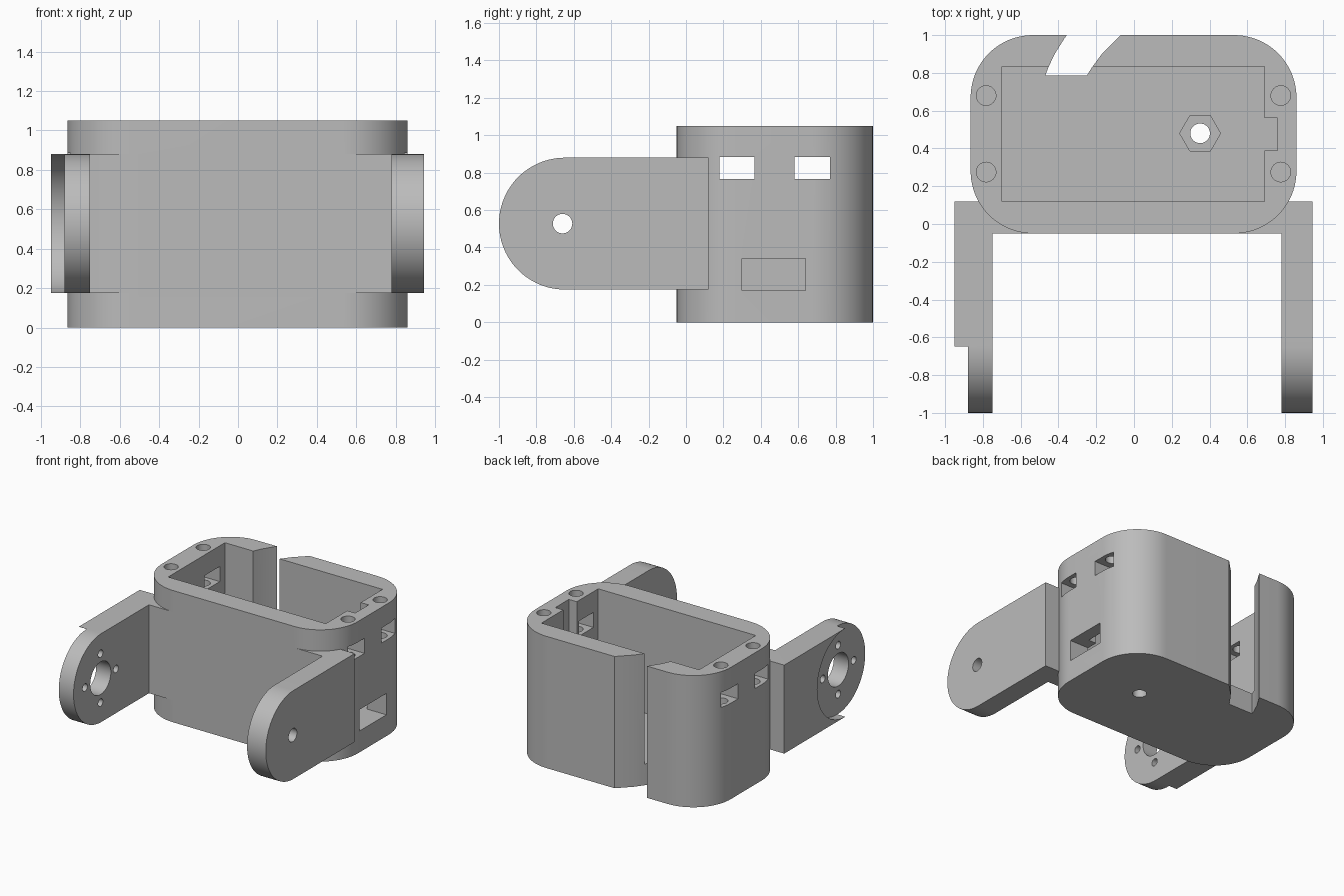
import bpy, bmesh, math
from mathutils import Vector

cube = bpy.data.objects.get("Cube")
if cube:
    bpy.data.objects.remove(cube, do_unlink=True)

grey = bpy.data.materials.new("plain_grey")
grey.use_nodes = True
colour = (0.5, 0.5, 0.5, 1)
grey.diffuse_color = colour
grey.node_tree.nodes["Principled BSDF"].inputs["Base Color"].default_value = colour


def prism(name, outline, low, high, axis="z"):
    """Extrude an outline along z (x, y points) or along x (y, z points)."""
    bm = bmesh.new()
    place = (lambda a, b: (a, b, low)) if axis == "z" else (lambda a, b: (low, a, b))
    face = bm.faces.new([bm.verts.new(place(a, b)) for a, b in outline])
    ext = bmesh.ops.extrude_face_region(bm, geom=[face])
    move = Vector((0, 0, high - low)) if axis == "z" else Vector((high - low, 0, 0))
    bmesh.ops.translate(bm, vec=move, verts=[v for v in ext["geom"] if isinstance(v, bmesh.types.BMVert)])
    bmesh.ops.recalc_face_normals(bm, faces=bm.faces)
    mesh = bpy.data.meshes.new(name)
    bm.to_mesh(mesh)
    bm.free()
    mesh.materials.append(grey)
    obj = bpy.data.objects.new(name, mesh)
    bpy.context.collection.objects.link(obj)
    return obj


def arc(cx, cy, r, start, end, steps):
    angles = [math.radians(start + (end - start) * i / steps) for i in range(steps + 1)]
    return [(cx + r * math.cos(t), cy + r * math.sin(t)) for t in angles]


def circle(cx, cy, r, sides=48):
    return arc(cx, cy, r, 0, 360, sides)[:-1]


def rect(a0, a1, b0, b1):
    return [(a0, b0), (a1, b0), (a1, b1), (a0, b1)]


def combine(target, tool, operation="DIFFERENCE"):
    """Apply a boolean and discard the tool."""
    mod = target.modifiers.new("combine", "BOOLEAN")
    mod.operation, mod.object, mod.solver = operation, tool, "EXACT"
    bpy.context.view_layer.update()
    graph = bpy.context.evaluated_depsgraph_get()
    mesh = bpy.data.meshes.new_from_object(target.evaluated_get(graph))
    target.modifiers.clear()
    target.data = mesh
    bpy.data.objects.remove(tool, do_unlink=True)


# Main dimensions
LEFT, RIGHT, FRONT, BACK, HEIGHT = -0.865, 0.86, -0.05, 1.0, 1.05
CORNER, FLOOR = 0.33, 0.17
ARM_LOW, ARM_HIGH, ARM_BACK = 0.175, 0.88, 0.12
ARM_Z = (ARM_LOW + ARM_HIGH) / 2
ARM_R = (ARM_HIGH - ARM_LOW) / 2
ARM_Y = -1 + ARM_R
PIVOT_Y = -0.66

# Rounded case
outline = []
for cx, cy, start in ((RIGHT - CORNER, BACK - CORNER, 0), (LEFT + CORNER, BACK - CORNER, 90),
                      (LEFT + CORNER, FRONT + CORNER, 180), (RIGHT - CORNER, FRONT + CORNER, 270)):
    outline += arc(cx, cy, CORNER, start, start + 90, 20)
frame = prism("servo_frame", outline, 0, HEIGHT)

# Arms with their corner blocks: plan shape trimmed by the rounded side shape
plain_plan = [(0.5, FRONT), (0.78, FRONT), (0.78, -1.1), (0.945, -1.1), (0.945, ARM_BACK), (0.5, ARM_BACK)]
horn_plan = [(-0.5, FRONT), (-0.75, FRONT), (-0.75, -1.1), (-0.88, -1.1), (-0.88, ARM_Y),
             (-0.95, ARM_Y), (-0.95, ARM_BACK), (-0.5, ARM_BACK)]
side = arc(ARM_Y, ARM_Z, ARM_R, 90, 270, 48) + [(0.3, ARM_LOW), (0.3, ARM_HIGH)]
plain_arm = prism("plain_arm", plain_plan, 0, 1)
horn_arm = prism("horn_arm", horn_plan, 0, 1)
for arm in (plain_arm, horn_arm):
    combine(arm, prism("side_shape", side, -1.2, 1.2, "x"), "INTERSECT")

# Round seat on the outside of the horn arm, then the pivot and screw holes
combine(horn_arm, prism("seat_cut", circle(ARM_Y, ARM_Z, ARM_R - 0.001, 96), -1.1, -0.88, "x"))
combine(plain_arm, prism("pivot_cut", circle(PIVOT_Y, ARM_Z, 0.052), 0.7, 1.1, "x"))
combine(horn_arm, prism("horn_cut", circle(PIVOT_Y, ARM_Z, 0.13), -1.1, -0.7, "x"))
for dy, dz in ((1, 0), (-1, 0), (0, 1), (0, -1)):
    hole = circle(PIVOT_Y + 0.195 * dy, ARM_Z + 0.195 * dz, 0.03, 24)
    combine(horn_arm, prism("screw_cut", hole, -1.1, -0.7, "x"))
for arm in (plain_arm, horn_arm):
    combine(frame, arm, "UNION")

# Cavity with cable channel
cavity = [(-0.70, 0.12), (0.69, 0.12), (0.69, 0.39), (0.76, 0.39), (0.76, 0.56),
          (0.69, 0.56), (0.69, 0.835), (-0.70, 0.835)]
combine(frame, prism("cavity_cut", cavity, FLOOR, 1.2))

# Slanted slot through the back wall
slot = [(-0.47, 0.785), (-0.25, 0.785), (-0.222, 0.83), (-0.17, 0.90), (-0.09, 0.98), (-0.04, 1.03),
        (-0.335, 1.03), (-0.37, 0.98), (-0.42, 0.90), (-0.453, 0.83)]
combine(frame, prism("slot_cut", slot, -0.1, 1.2))

# Hexagonal nut seat and bolt hole in the floor
combine(frame, prism("nut_cut", circle(0.35, 0.48, 0.108, 6), 0.08, 0.3))
combine(frame, prism("bolt_cut", circle(0.35, 0.48, 0.052), -0.1, 0.3))

# Lid screw holes
for x in (-0.783, 0.777):
    for y in (0.275, 0.68):
        combine(frame, prism("lid_screw_cut", circle(x, y, 0.052, 32), 0.62, 1.2))

# Side windows through both walls, and the cable opening on one side
for y0, y1 in ((0.18, 0.365), (0.58, 0.77)):
    combine(frame, prism("window_cut", rect(y0, y1, 0.765, 0.885), -1.2, 1.2, "x"))
combine(frame, prism("cable_cut", rect(0.30, 0.64, FLOOR, 0.34), 0.6, 1.2, "x"))

# Smooth curved walls, sharp edges
bpy.ops.object.select_all(action="DESELECT")
frame.select_set(True)
bpy.context.view_layer.objects.active = frame
bpy.ops.object.shade_smooth_by_angle(angle=math.radians(30))
